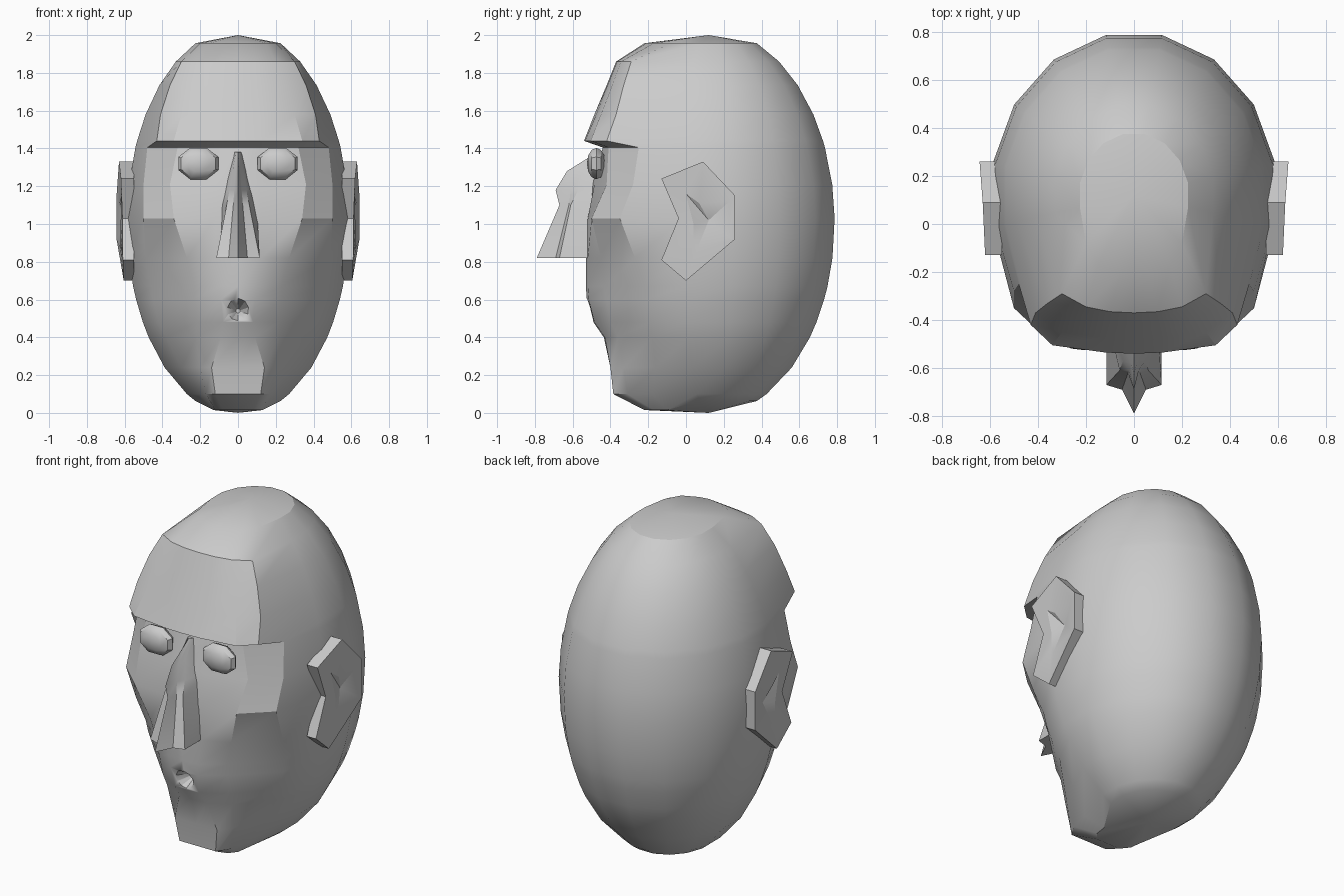
import bpy, bmesh, math
from mathutils import Matrix

if "Cube" in bpy.data.objects:
    bpy.data.objects.remove(bpy.data.objects["Cube"])

skin = bpy.data.materials.new("plain grey")
skin.diffuse_color = (0.6, 0.6, 0.6, 1)
skin.use_nodes = True
skin.node_tree.nodes["Principled BSDF"].inputs["Base Color"].default_value = skin.diffuse_color


def finish(name, bm, angle):
    """Turn a bmesh into a named, shaded object."""
    bmesh.ops.recalc_face_normals(bm, faces=bm.faces)
    me = bpy.data.meshes.new(name)
    bm.to_mesh(me)
    bm.free()
    me.materials.append(skin)
    ob = bpy.data.objects.new(name, me)
    bpy.context.collection.objects.link(ob)
    bpy.ops.object.select_all(action='DESELECT')
    ob.select_set(True)
    bpy.context.view_layer.objects.active = ob
    bpy.ops.object.shade_smooth_by_angle(angle=math.radians(angle))
    return ob


def bridge(bm, a, b, closed=True):
    """Join two rows of vertices with quads."""
    n = len(a)
    for i in range(n if closed else n - 1):
        j = (i + 1) % n
        bm.faces.new((a[i], a[j], b[j], b[i]))


# Head: an egg whose front columns follow the face
# each row: height, then x and y of three face columns, then y on the centre line
FACE = [
    (1.957, .20, -.08, .15, -.17, .06, -.21, -.22),
    (1.86, .30, -.29, .20, -.345, .10, -.365, -.37),
    (1.735, .36, -.33, .26, -.39, .11, -.415, -.42),
    (1.58, .41, -.37, .30, -.45, .12, -.475, -.485),
    (1.44, .43, -.42, .34, -.505, .12, -.535, -.54),   # brow
    (1.405, .48, -.25, .32, -.41, .12, -.44, -.44),    # brow underside
    (1.21, .50, -.28, .36, -.42, .12, -.485, -.50),
    (1.03, .50, -.35, .34, -.50, .12, -.52, -.52),     # cheekbone
    (.82, .49, -.27, .27, -.45, .12, -.52, -.53),
    (.67, .46, -.22, .23, -.43, .10, -.52, -.53),
    (.60, .45, -.21, .23, -.42, .09, -.515, -.525),
    (.48, .42, -.19, .22, -.40, .08, -.485, -.49),
    (.40, .38, -.18, .22, -.36, .09, -.43, -.435),
    (.24, .30, -.16, .20, -.33, .14, -.40, -.40),
    (.10, .20, -.18, .17, -.31, .12, -.385, -.385),    # chin
    (.063, .13, -.10, .12, -.17, .08, -.22, -.22),
]
bm = bmesh.new()
rings = []
for z, x1, y1, x2, y2, x3, y3, y0 in FACE:
    s = math.sqrt(1 - ((z - 1.01) / 1.025) ** 2)
    half = []
    for k in range(5):                                  # back and sides
        a = math.radians(11.25 + 22.5 * k)
        half.append((.6 * s * math.sin(a), .12 + .68 * s * math.cos(a), z))
    zf = .015 if z < .07 else z
    half += [(x1, y1, zf), (x2, y2, zf), (x3, y3, zf)]
    pts = half + [(0, y0, zf)] + [(-x, y, h) for x, y, h in reversed(half)]
    rings.append([bm.verts.new(p) for p in pts])
for a, b in zip(rings, rings[1:]):
    bridge(bm, a, b)
for ring, z in ((rings[0], 2.0), (rings[-1], 0.0)):     # crown and base
    pole = bm.verts.new((0, .12, z))
    for i in range(len(ring)):
        bm.faces.new((ring[i], ring[(i + 1) % len(ring)], pole))
head = finish("head", bm, 28)

# Mouth: conical hole cut into the head
bm = bmesh.new()
bmesh.ops.create_cone(bm, cap_ends=True, segments=10, radius1=.085, radius2=.012,
                      depth=.16, matrix=Matrix.Translation((0, -.485, .54))
                      @ Matrix.Rotation(-math.pi / 2, 4, 'X'))
cutter = finish("mouth_cutter", bm, 28)
cutter.hide_render = True
cut = head.modifiers.new("mouth", 'BOOLEAN')
cut.operation = 'DIFFERENCE'
cut.solver = 'EXACT'
cut.object = cutter
bpy.context.view_layer.objects.active = head
bpy.ops.object.modifier_apply(modifier="mouth")
bpy.data.objects.remove(cutter)

# Nose: stacked sections with a ridge, grooves and side wings
NOSE = [  # height, root x, wing x, wing y, groove x, groove y, ridge y
    (1.38, .02, .012, -.46, .006, -.465, -.47),
    (1.28, .05, .028, -.54, .012, -.58, -.63),
    (1.18, .08, .045, -.57, .02, -.61, -.69),
    (1.10, .10, .06, -.61, .025, -.62, -.67),
    (.82, .115, .115, -.67, .05, -.69, -.79),
]
bm = bmesh.new()
rows = []
for z, xr, xw, yw, xg, yg, yt in NOSE:
    half = [(xr, -.44, z), (xw, yw, z), (xg, yg, z)]
    pts = half + [(0, yt, z)] + [(-x, y, h) for x, y, h in reversed(half)]
    rows.append([bm.verts.new(p) for p in pts])
for a, b in zip(rows, rows[1:]):
    bridge(bm, a, b)
bm.faces.new(rows[0])
bm.faces.new(rows[-1])
finish("nose", bm, 25)

# Ears: outline plate with a sunken hollow; eyes: flattened balls
OUTLINE = [(.62, -.13, 1.24), (.63, .09, 1.33), (.643, .26, 1.15), (.643, .26, .92),
           (.605, 0, .70), (.61, -.13, .81), (.612, -.04, 1.03)]
HOLLOW = [(0, 1.16), (.07, 1.11), (.23, 1.12), (.23, .93), (.06, .87), (.04, .91), (.04, 1.0)]
for side, label in ((1, "right"), (-1, "left")):
    bm = bmesh.new()
    back = [bm.verts.new((side * .55, y, z)) for x, y, z in OUTLINE]
    rim = [bm.verts.new((side * x, y, z)) for x, y, z in OUTLINE]
    lip = [bm.verts.new((side * (.618 + .08 * y), y, z)) for y, z in HOLLOW]
    deep = bm.verts.new((side * .594, .12, 1.02))
    bridge(bm, back, rim)
    bridge(bm, rim, lip)
    for i in range(7):
        bm.faces.new((lip[i], lip[(i + 1) % 7], deep))
    bm.faces.new(back)
    finish(label + "_ear", bm, 20)

    bm = bmesh.new()
    bmesh.ops.create_uvsphere(bm, u_segments=8, v_segments=6, radius=1,
                              matrix=Matrix.Translation((side * .21, -.475, 1.32))
                              @ Matrix.Diagonal((.115, .05, .09, 1))
                              @ Matrix.Rotation(math.pi / 2, 4, 'X')
                              @ Matrix.Rotation(math.pi / 8, 4, 'Z'))
    finish(label + "_eye", bm, 35)
